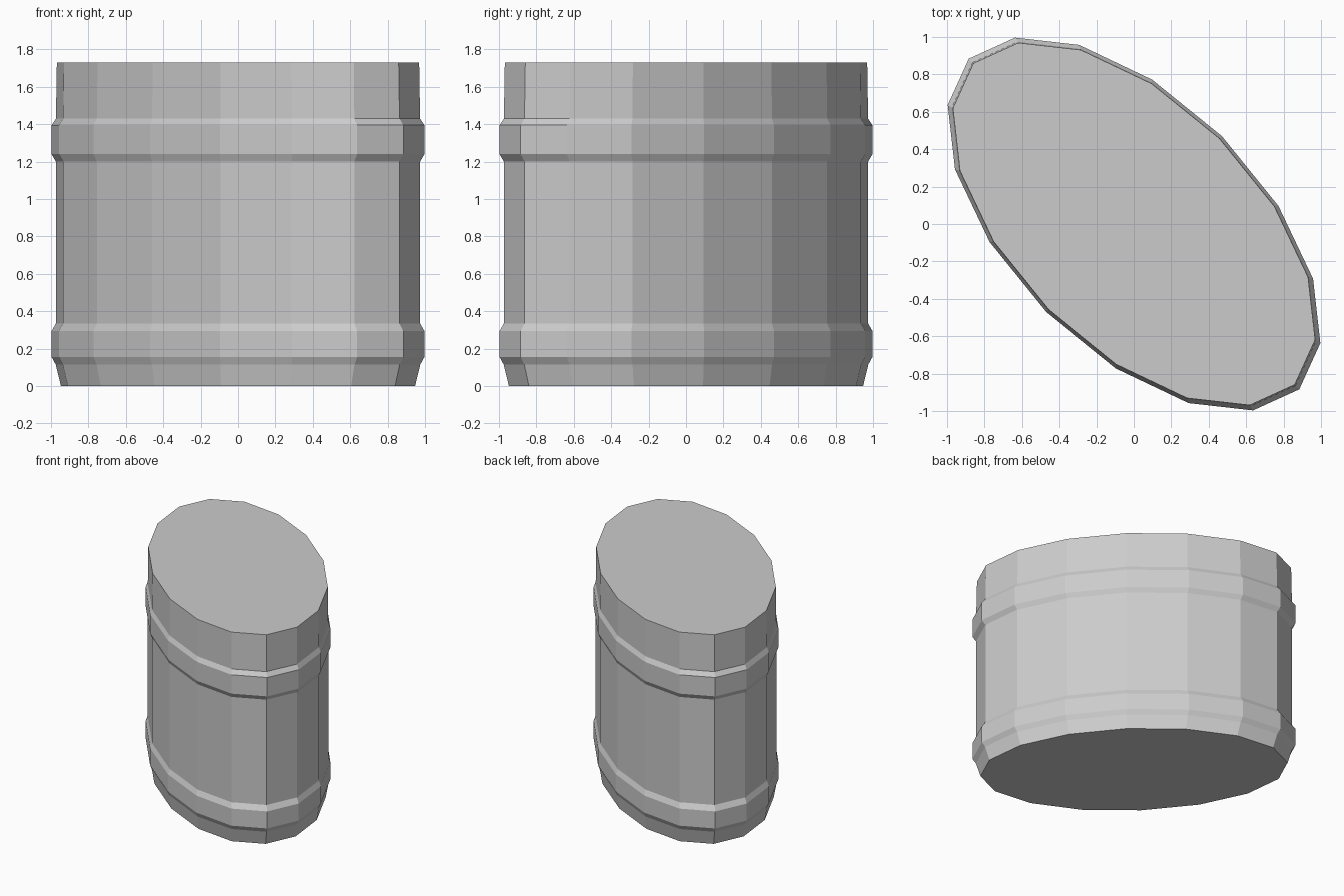
import bpy, bmesh
from math import cos, sin, pi, sqrt

if "Cube" in bpy.data.objects:
    bpy.data.objects.remove(bpy.data.objects["Cube"])

SIDES = 16
MAJOR, MINOR = 1.25, 0.665      # ellipse half-axes, long axis lies along (-x, +y)

# Wall profile with two raised bands: (height, scale of the ellipse)
PROFILE = [(0, 0.95), (0.115, 0.978), (0.155, 1), (0.295, 1), (0.335, 0.977),
           (1.2, 0.977), (1.24, 1), (1.395, 1), (1.43, 0.977), (1.73, 0.972)]


def ring(bm, z, scale):
    verts = []
    for i in range(SIDES):
        a = 2 * pi * i / SIDES
        u, v = MAJOR * cos(a) * scale, MINOR * sin(a) * scale
        verts.append(bm.verts.new(((v - u) / sqrt(2), (u + v) / sqrt(2), z)))
    return verts


# Banded oval barrel: stacked rings joined by flat quads
bm = bmesh.new()
rings = [ring(bm, z, s) for z, s in PROFILE]
for low, high in zip(rings, rings[1:]):
    for i in range(SIDES):
        j = (i + 1) % SIDES
        bm.faces.new((low[i], low[j], high[j], high[i]))

# Bottom and lid
bm.faces.new(rings[0])
bm.faces.new(rings[-1])
bmesh.ops.recalc_face_normals(bm, faces=bm.faces)

mesh = bpy.data.meshes.new("banded_barrel")
bm.to_mesh(mesh)
bm.free()
bpy.context.collection.objects.link(bpy.data.objects.new("banded_barrel", mesh))
